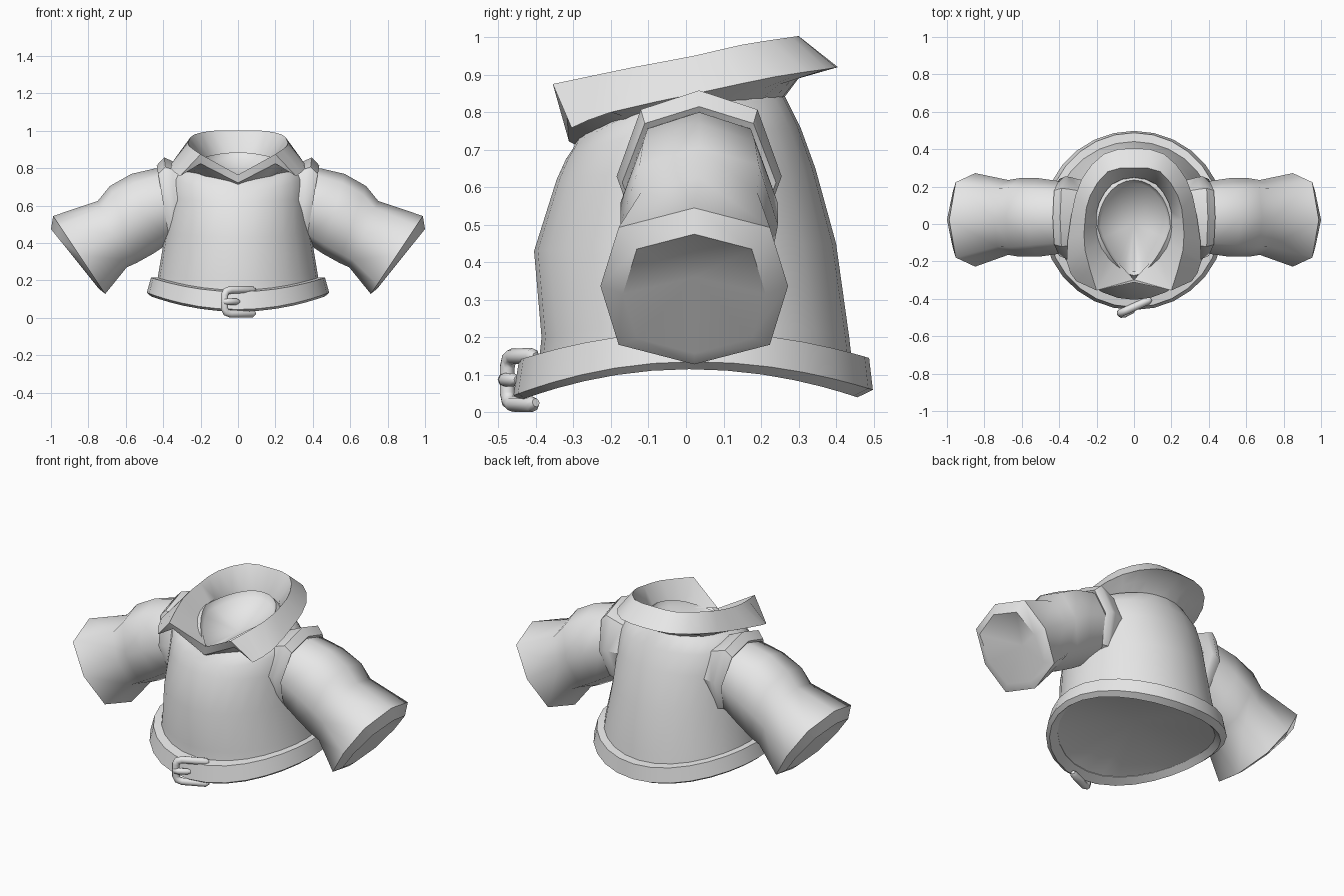
import bpy, bmesh, math
from mathutils import Vector

if "Cube" in bpy.data.objects:
    bpy.data.objects.remove(bpy.data.objects["Cube"])

cloth = bpy.data.materials.new("light_grey")
cloth.diffuse_color = (0.8, 0.8, 0.8, 1)
cloth.use_nodes = True
cloth.node_tree.nodes["Principled BSDF"].inputs["Base Color"].default_value = cloth.diffuse_color


def finish(name, bm, angle=35, mirror=False):
    bmesh.ops.recalc_face_normals(bm, faces=bm.faces[:])
    me = bpy.data.meshes.new(name)
    bm.to_mesh(me)
    bm.free()
    ob = bpy.data.objects.new(name, me)
    bpy.context.collection.objects.link(ob)
    me.materials.append(cloth)
    bpy.ops.object.select_all(action='DESELECT')
    ob.select_set(True)
    bpy.context.view_layer.objects.active = ob
    if mirror:
        ob.modifiers.new("mirror", 'MIRROR').use_clip = True
        bpy.ops.object.modifier_apply(modifier="mirror")
    bpy.ops.object.shade_smooth_by_angle(angle=math.radians(angle))
    return ob


def loft(rings, caps=(None, None), closed_loop=False):
    """Skin a list of closed rings; caps are optional centre points."""
    bm = bmesh.new()
    vs = [[bm.verts.new(p) for p in r] for r in rings]
    n = len(vs[0])
    pairs = list(zip(vs, vs[1:])) + ([(vs[-1], vs[0])] if closed_loop else [])
    for a, b in pairs:
        for i in range(n):
            j = (i + 1) % n
            bm.faces.new((a[i], a[j], b[j], b[i]))
    for ring, c in ((vs[0], caps[0]), (vs[-1], caps[1])):
        if c:
            v = bm.verts.new(c)
            for i in range(n):
                bm.faces.new((ring[i], ring[(i + 1) % n], v))
    return bm


def body_ring(hx, yf, yb, zf, zs, zb, taper=0, sq=1, n=28):
    """Oval around the body with separate front, side and back heights."""
    out = []
    for i in range(n):
        a = math.tau * i / n
        c, s = math.cos(a), math.sin(a)
        end = zb if s > 0 else zf
        z = zs + (end - zs) * s * s
        c = math.copysign(abs(c) ** sq, c)
        s = math.copysign(abs(s) ** sq, s)
        out.append((hx * c * (1 - taper * max(0, -s)),
                    (yf + yb) / 2 + (yb - yf) / 2 * s, z))
    return out


# Torso, with a shallow lining at the hem and inside the neck
torso = loft([
    body_ring(.42, -.40, .43, .06, .14, .07),
    body_ring(.44, -.40, .45, .06, .14, .07),
    body_ring(.425, -.385, .435, .20, .24, .20),
    body_ring(.39, -.405, .40, .43, .45, .45),
    body_ring(.37, -.345, .345, .62, .64, .65, 0, .95),
    body_ring(.36, -.32, .305, .675, .75, .76, 0, .95),
    body_ring(.32, -.30, .265, .705, .815, .84),
    body_ring(.22, -.29, .25, .73, .84, .865, .3),
    body_ring(.195, -.275, .235, .755, .855, .885, .35),
    body_ring(.18, -.255, .22, .735, .82, .85, .35),
], caps=((0, .02, .19), (0, 0, .74)))
finish("torso", torso, 45)

# Belt arching up over the hips
belt = loft([
    body_ring(.43, -.385, .435, .15, .215, .15),
    body_ring(.465, -.445, .488, .14, .215, .145),
    body_ring(.488, -.46, .498, .045, .135, .06),
    body_ring(.465, -.44, .457, .033, .115, .04),
    body_ring(.43, -.39, .43, .06, .14, .07),
], closed_loop=True)
finish("belt", belt, 35)


# Sleeves: eight-sided rings between a top point and a bottom point
def sleeve_ring(top, bot, hy, yc=.035, ky=1.0, kz=1.1):
    t, b = Vector((top[0], 0, top[1])), Vector((bot[0], 0, bot[1]))
    mid, half = (t + b) / 2, (t - b) / 2
    out = []
    for i in range(8):
        a = math.tau * i / 8
        fy, fz = (ky, kz) if i % 2 else (1, 1)
        p = mid + half * math.cos(a) * fz
        out.append((p.x, yc + hy * math.sin(a) * fy, p.z))
    return out


sleeve = [
    sleeve_ring((.36, .80), (.31, .43), .19),
    sleeve_ring((.44, .80), (.37, .40), .195),
    sleeve_ring((.57, .77), (.45, .345), .21),
    sleeve_ring((.685, .705), (.54, .295), .21, ky=1.07),
    sleeve_ring((.75, .625), (.595, .27), .2, ky=1.1),
    sleeve_ring((.988, .545), (.71, .128), .25, .022, 1.14, 1.06),
    sleeve_ring((1.0, .475), (.745, .157), .19, .022, 1.14, 1.06),
]
finish("sleeves", loft(sleeve, caps=(None, (.80, .022, .36))), 58, True)

# Raised bands around the armholes
band = [
    sleeve_ring((.29, .81), (.27, .44), .20),
    sleeve_ring((.355, .84), (.32, .42), .215),
    sleeve_ring((.395, .858), (.335, .40), .22),
    sleeve_ring((.435, .815), (.365, .41), .205),
    sleeve_ring((.41, .78), (.345, .43), .18),
]
finish("armhole_bands", loft(band), 40, True)

# Folded collar: neck edge, fold, outer edge, underside, base inside the torso
stations = [
    ((0, .25, .88), (0, .30, 1.003), (0, .405, .92), (0, .30, .89), (0, .24, .81)),
    ((.115, .215, .88), (.14, .28, 1.0), (.16, .375, .915), (.15, .28, .885), (.12, .21, .81)),
    ((.185, .115, .865), (.235, .15, .98), (.28, .24, .895), (.245, .20, .86), (.20, .11, .80)),
    ((.20, .02, .85), (.262, .02, .95), (.335, .05, .855), (.29, .04, .835), (.22, .02, .79)),
    ((.165, -.10, .81), (.262, -.14, .92), (.36, -.20, .80), (.295, -.17, .79), (.20, -.10, .75)),
    ((.09, -.20, .78), (.20, -.355, .875), (.31, -.305, .758), (.20, -.32, .825), (.13, -.22, .73)),
]
S = [[Vector(p) for p in st] for st in stations]


def halfway(i, k):
    """Smooth point between station i and i + 1."""
    a = S[i - 1][k] if i else S[1][k] * 1
    if i == 0:
        a.x = -a.x
    d = S[i + 2][k] if i + 2 < len(S) else S[i + 1][k] * 2 - S[i][k]
    return (9 * (S[i][k] + S[i + 1][k]) - a - d) / 16


rows = []
for i in range(len(S) - 1):
    rows += [S[i], [halfway(i, k) for k in range(5)]]
rows.append(S[-1])
bm = bmesh.new()
vs = [[bm.verts.new(p) for p in row] for row in rows]
for a, b in zip(vs, vs[1:]):
    for i in range(5):
        j = (i + 1) % 5
        bm.faces.new((a[i], a[j], b[j], b[i]))
inner, fold, outer, under, base = vs[-1]
# V-shaped strip closing the collar at the throat
v_top = bm.verts.new((0, -.298, .765))
v_low = bm.verts.new((0, -.312, .722))
v_base = bm.verts.new((0, -.27, .70))
bm.faces.new((inner, fold, v_top))
bm.faces.new((fold, under, v_low, v_top))
bm.faces.new((under, base, v_base, v_low))
bm.faces.new((fold, outer, under))
finish("collar", bm, 45, True)


# Buckle: open loop and prong made of round bar
def bar(name, pts, r):
    cu = bpy.data.curves.new(name, 'CURVE')
    cu.dimensions = '3D'
    cu.bevel_depth = r
    cu.bevel_resolution = 2
    cu.use_fill_caps = True
    sp = cu.splines.new('POLY')
    sp.points.add(len(pts) - 1)
    for i, (p, co) in enumerate(zip(sp.points, pts)):
        p.co = (*co, 1)
        p.radius = .55 if i in (0, len(pts) - 1) else 1
    ob = bpy.data.objects.new(name, cu)
    bpy.context.collection.objects.link(ob)
    cu.materials.append(cloth)
    bpy.ops.object.select_all(action='DESELECT')
    ob.select_set(True)
    bpy.context.view_layer.objects.active = ob
    bpy.ops.object.convert(target='MESH')
    bpy.ops.object.shade_smooth_by_angle(angle=math.radians(50))


bar("buckle_frame", [(.09, -.40, .148), (.075, -.41, .15), (-.04, -.462, .15),
                     (-.064, -.472, .141), (-.072, -.476, .122), (-.072, -.476, .05),
                     (-.064, -.472, .031), (-.04, -.462, .022), (.075, -.41, .022),
                     (.09, -.40, .026)], .021)
bar("buckle_prong", [(-.085, -.48, .087), (-.07, -.484, .087), (-.05, -.482, .087),
                     (-.01, -.46, .087), (.005, -.45, .087)], .018)
